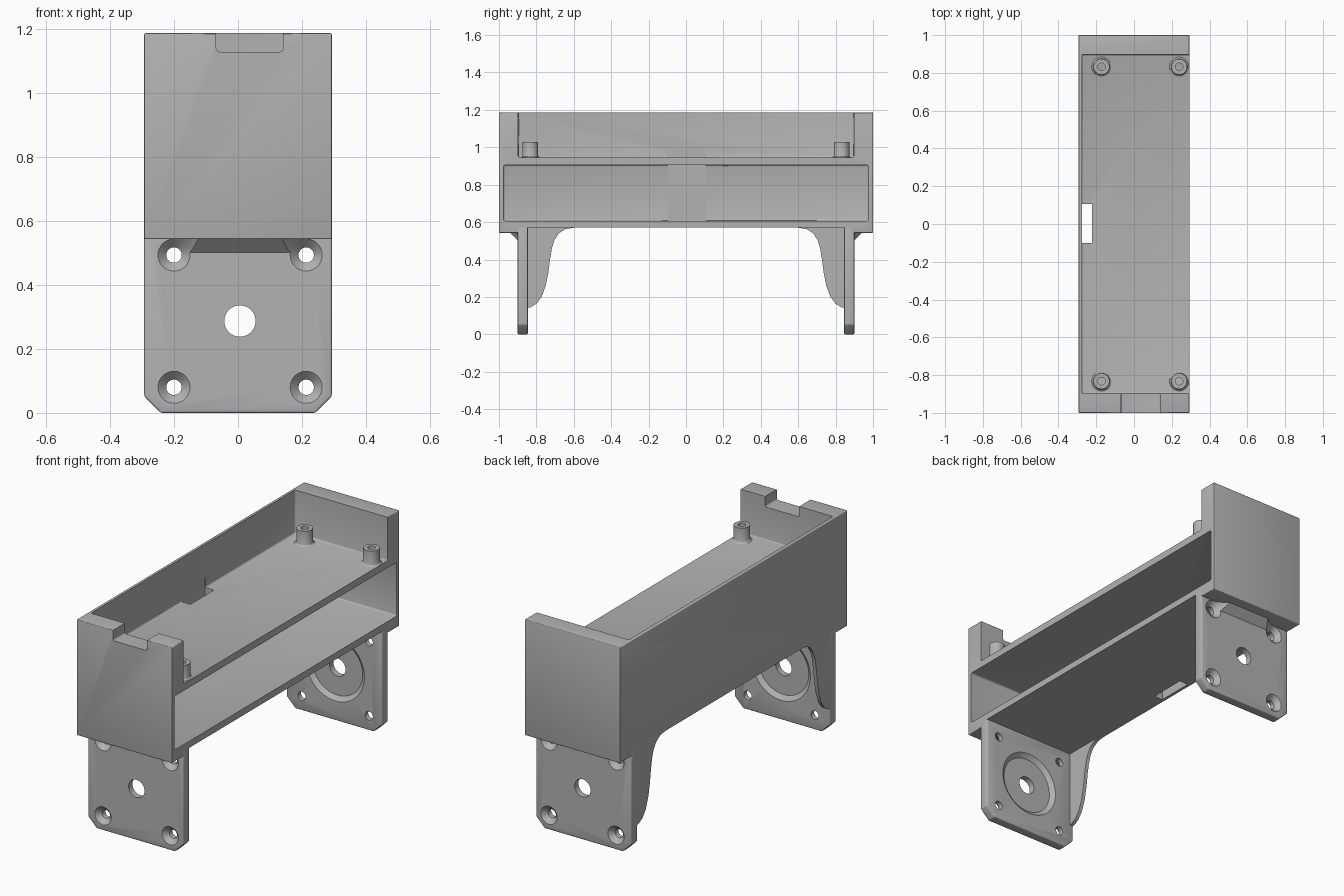
import bpy, bmesh, math
from mathutils import Matrix, Vector

cube = bpy.data.objects.get("Cube")
if cube:
    bpy.data.objects.remove(cube, do_unlink=True)

grey = bpy.data.materials.new("plain grey")
grey.use_nodes = True
grey.diffuse_color = (0.45, 0.45, 0.45, 1)
grey.node_tree.nodes["Principled BSDF"].inputs["Base Color"].default_value = grey.diffuse_color

HALF_W, TOP, BLOCK_LOW = 0.293, 1.186, 0.543
WALL_IN, END_IN = -0.276, 0.897      # inner faces of side wall and end blocks
UNDER, FLOOR = 0.57, 0.945           # underside and tray floor heights
LEG_OUT, LEG_IN = -0.9, -0.846
HOLE_X, HOLE_Z = (-0.2, 0.213), (0.08, 0.493)
CENTRE = (0.006, 0.287)


def finish(name, bm, bevel=0):
    if bevel:
        bmesh.ops.bevel(bm, geom=bm.edges[:], offset=bevel, segments=3,
                        profile=0.5, affect='EDGES')
    bmesh.ops.recalc_face_normals(bm, faces=bm.faces[:])
    mesh = bpy.data.meshes.new(name)
    bm.to_mesh(mesh)
    bm.free()
    mesh.materials.append(grey)
    ob = bpy.data.objects.new(name, mesh)
    bpy.context.collection.objects.link(ob)
    return ob


def box(name, x, y, z, bevel=0):
    bm = bmesh.new()
    bmesh.ops.create_cube(bm, size=1)
    for v in bm.verts:
        v.co = Vector([(r[0] + r[1]) / 2 + c * (r[1] - r[0])
                       for c, r in zip(v.co, (x, y, z))])
    return finish(name, bm, bevel)


def prism(name, points, shift, bevel=0):
    """Extrude a closed outline of 3D points along a vector."""
    bm = bmesh.new()
    face = bm.faces.new([bm.verts.new(p) for p in points])
    out = bmesh.ops.extrude_face_region(bm, geom=[face])["geom"]
    bmesh.ops.translate(bm, vec=shift, verts=[g for g in out if isinstance(g, bmesh.types.BMVert)])
    return finish(name, bm, bevel)


def drill(x, z, y_out, r_out, y_in, r_in):
    """Cylinder or cone cutter lying along y."""
    bm = bmesh.new()
    place = Matrix.Translation((x, (y_out + y_in) / 2, z)) @ Matrix.Rotation(math.pi / 2, 4, 'X')
    bmesh.ops.create_cone(bm, cap_ends=True, segments=48, radius1=r_in, radius2=r_out,
                          depth=y_in - y_out, matrix=place)
    return finish("cutter", bm)


def cut(ob, cutters):
    bpy.context.view_layer.objects.active = ob
    for c in cutters:
        mod = ob.modifiers.new("cut", 'BOOLEAN')
        mod.operation, mod.solver, mod.object = 'DIFFERENCE', 'EXACT', c
        bpy.ops.object.modifier_apply(modifier=mod.name)
        bpy.data.objects.remove(c, do_unlink=True)


def mirrored(ob, name):
    """Copy of a front part for the back end."""
    bm = bmesh.new()
    bm.from_mesh(ob.data)
    for v in bm.verts:
        v.co.y *= -1
    return finish(name, bm)


# Body: one block with tray, open lower bay, underside, cable slot and notch cut out
body = box("body_shell", (-HALF_W, HALF_W), (-1, 1), (BLOCK_LOW, TOP), 0.004)
cut(body, [
    box("cutter", (WALL_IN, 0.5), (-END_IN, END_IN), (FLOOR, 1.5), 0.008),
    box("cutter", (WALL_IN, 0.5), (-0.976, 0.976), (0.607, 0.906), 0.01),
    box("cutter", (-0.5, 0.5), (-END_IN, END_IN), (0.3, UNDER)),
    box("cutter", (WALL_IN - 0.001, -0.223), (-0.1, 0.107), (0.5, 1)),
    box("cutter", (-0.068, 0.141), (-1.1, -0.8), (1.128, 1.4), 0.01),
])

# Front motor plate: chamfered lower corners, countersunk holes, shallow inner recess
c = 0.052
outline = [(-HALF_W, UNDER + 0.012), (-HALF_W, c), (c - HALF_W, 0), (HALF_W - c, 0),
           (HALF_W, c), (HALF_W, UNDER + 0.012)]
front_leg = prism("front_leg", [(x, LEG_OUT, z) for x, z in outline],
                  (0, LEG_IN - LEG_OUT, 0), 0.006)
holes = [(x, z) for x in HOLE_X for z in HOLE_Z]
cutters = [drill(*CENTRE, -1, 0.049, -0.7, 0.049),
           drill(*CENTRE, LEG_IN - 0.02, 0.155, LEG_IN + 0.003, 0.183)]
for x, z in holes:
    cutters += [drill(x, z, -1, 0.024, -0.7, 0.024),
                drill(x, z, LEG_OUT - 0.01, 0.06, LEG_OUT + 0.03, 0.02)]
cut(front_leg, cutters)

# Sloped brace under the end block, cleared around the upper screw heads
front_brace = prism("front_brace",
                    [(HOLE_X[0], -0.942, BLOCK_LOW + 0.001), (HOLE_X[0], LEG_OUT + 0.001, 0.5),
                     (HOLE_X[0], LEG_OUT + 0.001, BLOCK_LOW + 0.001)],
                    (HOLE_X[1] - HOLE_X[0], 0, 0))
cut(front_brace, [drill(x, HOLE_Z[1], LEG_OUT - 0.06, 0.11, LEG_OUT + 0.02, 0.03)
                  for x in HOLE_X])

# Curved gusset joining the plate to the side wall
curve = [(-0.6, 0.57), (-0.645, 0.563), (-0.68, 0.54), (-0.703, 0.505), (-0.717, 0.46),
         (-0.727, 0.4), (-0.736, 0.33), (-0.75, 0.26), (-0.772, 0.2), (-0.8, 0.163),
         (-0.83, 0.145), (-0.85, 0.141)]
gusset_outline = [(-0.6, 0.58)] + curve + [(-0.87, 0.141), (-0.87, 0.58)]
front_gusset = prism("front_gusset", [(-HALF_W, y, z) for y, z in gusset_outline],
                     (0.02, 0, 0))

parts = [body, front_leg, front_brace, front_gusset]
parts += [mirrored(front_leg, "back_leg"), mirrored(front_brace, "back_brace"),
          mirrored(front_gusset, "back_gusset")]

# Hollow standoffs with flared feet
profile = [(0.02, FLOOR), (0.02, 1.028), (0.042, 1.028), (0.042, 0.957), (0.045, 0.95),
           (0.052, FLOOR)]
for x, side in ((-0.172, "right"), (0.239, "left")):
    for y, end in ((-0.832, "front"), (0.832, "back")):
        bm = bmesh.new()
        verts = [bm.verts.new((r, 0, z)) for r, z in profile]
        edges = [bm.edges.new(pair) for pair in zip(verts, verts[1:])]
        bmesh.ops.spin(bm, geom=verts + edges, cent=(0, 0, 0), axis=(0, 0, 1),
                       angle=math.tau, steps=32)
        bmesh.ops.remove_doubles(bm, verts=bm.verts[:], dist=0.0001)
        bmesh.ops.translate(bm, vec=(x, y, 0), verts=bm.verts[:])
        parts.append(finish(f"{end}_{side}_standoff", bm))

# Smooth shading on curved faces only
bpy.ops.object.select_all(action='DESELECT')
for ob in parts:
    ob.select_set(True)
bpy.context.view_layer.objects.active = body
bpy.ops.object.shade_smooth_by_angle(angle=math.radians(30))
